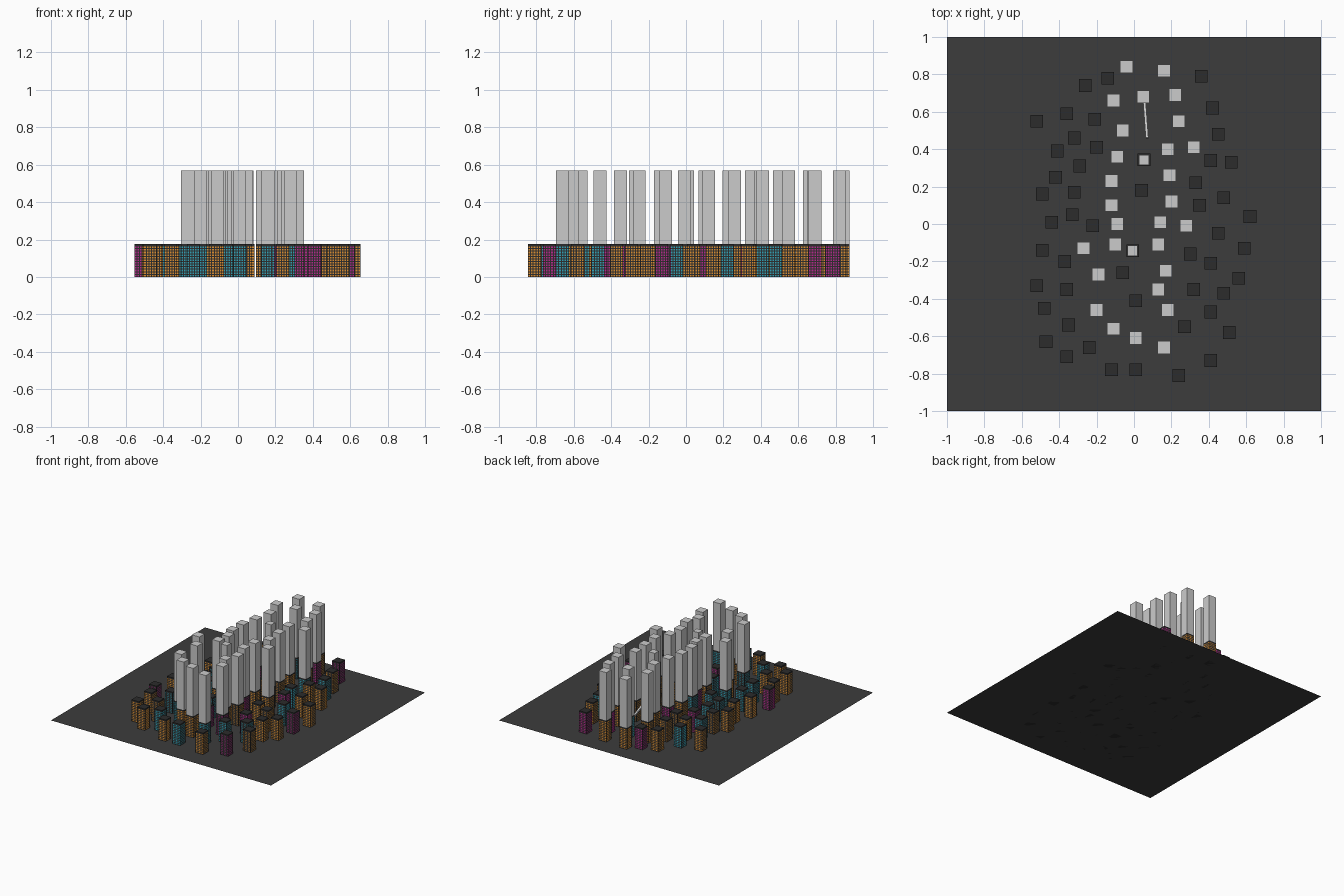
import bpy, bmesh
from mathutils import Matrix, Vector

if "Cube" in bpy.data.objects:
    bpy.data.objects.remove(bpy.data.objects["Cube"])

HALF, LOW, TOP = 0.034, 0.175, 0.57

def material(name, rgb):
    m = bpy.data.materials.new(name)
    m.diffuse_color = (*rgb, 1)
    m.use_nodes = True
    m.node_tree.nodes["Principled BSDF"].inputs["Base Color"].default_value = m.diffuse_color
    return m

DARK = material("dark_wall", (0.025, 0.025, 0.025))
GROUND = material("asphalt", (0.045, 0.045, 0.045))
LIGHTS = {"O": material("orange_windows", (0.75, 0.28, 0.03)),
          "T": material("teal_windows", (0.03, 0.38, 0.5)),
          "M": material("magenta_windows", (0.5, 0.02, 0.28))}

def box(bm, size, centre):
    m = Matrix.Translation(centre) @ Matrix.Diagonal((*size, 1))
    bmesh.ops.create_cube(bm, size=1, matrix=m)

def finish(bm, name, mats=()):
    me = bpy.data.meshes.new(name)
    bm.to_mesh(me)
    bm.free()
    for m in mats:
        me.materials.append(m)
    return me

def place(name, me, loc=(0, 0, 0)):
    ob = bpy.data.objects.new(name, me)
    ob.location = loc
    bpy.context.collection.objects.link(ob)
    return ob

# low block with a grid of lit window panes on all four walls
def block_mesh(key, cols=5, rows=12):
    bm = bmesh.new()
    box(bm, (2 * HALF, 2 * HALF, LOW), (0, 0, LOW / 2))
    px, pz = 2 * HALF / cols, (LOW - 0.01) / rows
    for side in range(4):
        turn = Matrix.Rotation(side * 1.5707963, 3, 'Z')
        for c in range(cols):
            for r in range(rows):
                x0 = -HALF + (c + 0.2) * px
                z0 = (r + 0.2) * pz
                x1, z1 = x0 + 0.6 * px, z0 + 0.6 * pz
                vs = [bm.verts.new(turn @ Vector((x, -HALF - 0.0006, z)))
                      for x, z in ((x0, z0), (x1, z0), (x1, z1), (x0, z1))]
                bm.faces.new(vs).material_index = 1
    return finish(bm, "block_" + key, (DARK, LIGHTS[key]))

# plain grey tower shaft
def tower_mesh(half):
    bm = bmesh.new()
    box(bm, (2 * half, 2 * half, TOP - LOW), (0, 0, (TOP + LOW) / 2))
    return finish(bm, "tower")

# ground sheet
bm = bmesh.new()
bmesh.ops.create_grid(bm, x_segments=1, y_segments=1, size=1)
place("ground", finish(bm, "ground", (GROUND,)))

BLOCKS = {k: block_mesh(k) for k in LIGHTS}

# plan positions in hundredths
low = [(36, 79), (-14, 78), (-26, 74), (-36, 59), (-52, 55), (-21, 56), (42, 62), (45, 48),
       (-32, 46), (-20, 41), (-41, 39), (41, 34), (52, 33), (-29, 31), (-42, 25), (33, 22),
       (-49, 16), (-32, 17), (48, 14), (35, 10), (-33, 5), (62, 4), (-44, 1), (-22, -1),
       (45, -5), (-49, -14), (59, -13), (30, -16), (-37, -20), (41, -21), (56, -29), (-52, -33),
       (-36, -35), (32, -35), (48, -37), (-48, -45), (41, -47), (-35, -54), (27, -55), (51, -58),
       (-47, -63), (-24, -66), (-36, -71), (41, -73), (-12, -78), (1, -78), (24, -81),
       (4, 18), (-6, -26), (1, -41)]
low_colours = "MMOTOOOTOOTOOMOTOTOMTOOTTOMOTOOMTMOOTOTOOTOMOTOOTM"
tall = [(-4, 84), (16, 82), (5, 68), (-11, 66), (22, 69), (-6, 50), (24, 55), (32, 41),
        (18, 40), (-9, 36), (-12, 23), (19, 26), (-12, 10), (20, 12), (-9, 0), (14, 1),
        (28, -1), (-27, -13), (-10, -11), (13, -11), (-19, -27), (17, -25), (-20, -46),
        (13, -35), (18, -46), (-11, -56), (1, -61), (16, -66)]
slim = [(5.3, 34.3), (-0.7, -14.3)]

for (x, y), k in zip(low, low_colours):
    place("low_block", BLOCKS[k], (x / 100, y / 100, 0))
for group, half in ((tall, HALF), (slim, 0.027)):
    shaft = tower_mesh(half)
    for i, (x, y) in enumerate(group):
        loc = (x / 100, y / 100, 0)
        place("tower_base", BLOCKS["OOTOM"[i % 5]], loc)
        place("tower_shaft", shaft, loc)

# thin sloping beam between the rear towers
a, b = Vector((0.056, 0.65, 0.11)), Vector((0.07, 0.46, 0.17))
bm = bmesh.new()
box(bm, (0.014, 0.014, (b - a).length), (0, 0, 0))
beam = place("sloping_beam", finish(bm, "sloping_beam"), (a + b) / 2)
beam.rotation_euler = (b - a).to_track_quat('Z', 'X').to_euler()
